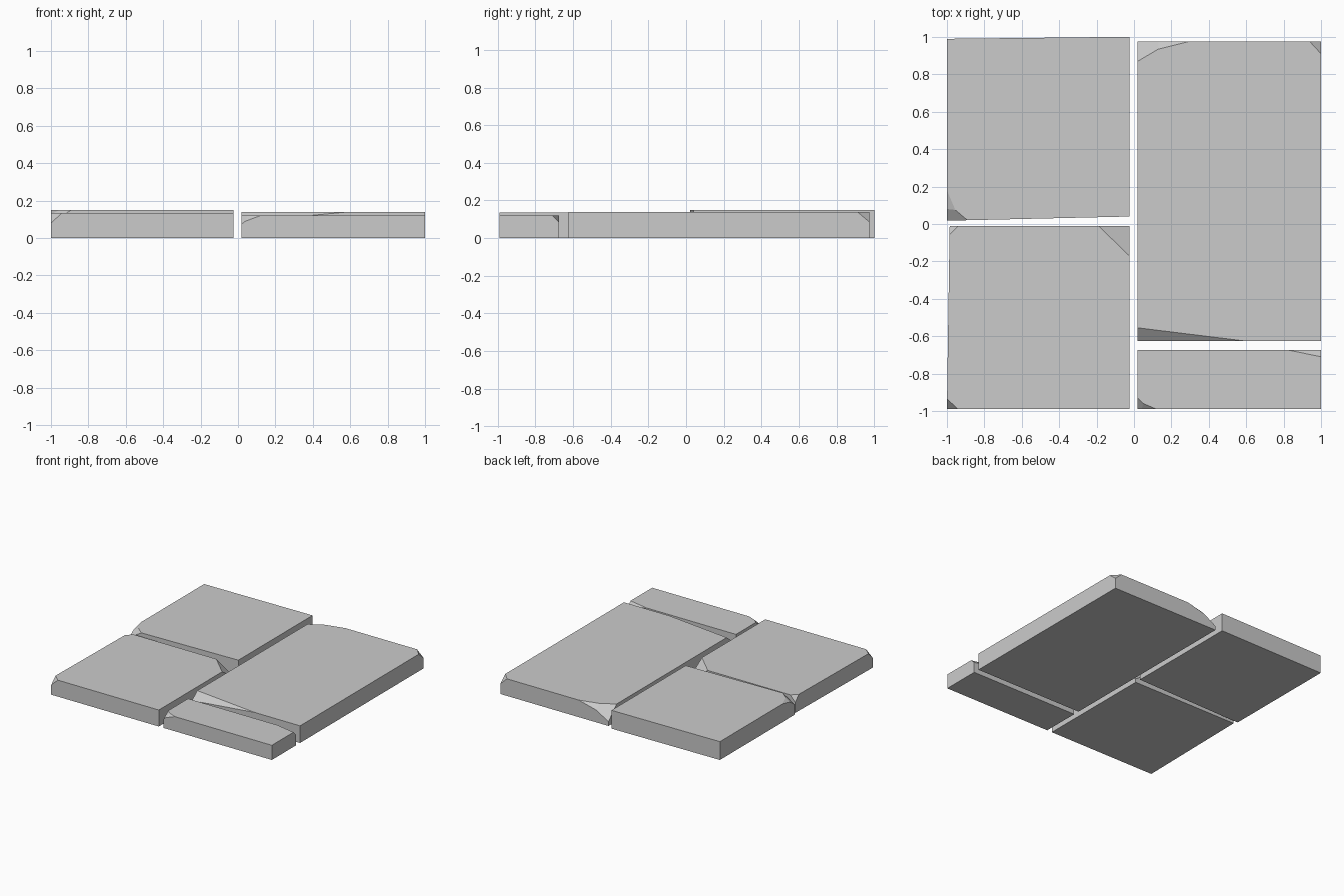
import bpy
import bmesh
from mathutils import Vector

cube = bpy.data.objects.get("Cube")
if cube:
    bpy.data.objects.remove(cube, do_unlink=True)

# Single stone colour
stone = bpy.data.materials.new("light grey stone")
stone.use_nodes = True
grey = (0.6, 0.6, 0.6, 1)
stone.diffuse_color = grey
stone.node_tree.nodes["Principled BSDF"].inputs["Base Color"].default_value = grey


def make_slab(name, outline, height, chips):
    """Extrude a footprint, then slice each chip off with a plane through three points."""
    bm = bmesh.new()
    base = bm.faces.new([bm.verts.new((x, y, 0)) for x, y in outline])
    grown = bmesh.ops.extrude_face_region(bm, geom=[base], use_keep_orig=True)["geom"]
    top = [v for v in grown if isinstance(v, bmesh.types.BMVert)]
    bmesh.ops.translate(bm, verts=top, vec=(0, 0, height))
    bmesh.ops.recalc_face_normals(bm, faces=bm.faces)

    for chip in chips:
        # A point without its own z lies on the top surface
        a, b, c = [Vector(p if len(p) == 3 else (*p, height)) for p in chip]
        normal = (b - a).cross(c - a).normalized()
        if normal.z < 0:
            normal.negate()
        bmesh.ops.bisect_plane(bm, geom=bm.verts[:] + bm.edges[:] + bm.faces[:],
                               dist=1e-5, plane_co=a, plane_no=normal, clear_outer=True)
        rim = [e for e in bm.edges if e.is_boundary]
        bmesh.ops.holes_fill(bm, edges=rim, sides=0)
    bmesh.ops.recalc_face_normals(bm, faces=bm.faces)

    mesh = bpy.data.meshes.new(name)
    bm.to_mesh(mesh)
    bm.free()
    mesh.materials.append(stone)
    slab = bpy.data.objects.new(name, mesh)
    bpy.context.collection.objects.link(slab)


# Square slab at the back, with a two-facet broken corner
make_slab("back_right_slab",
          [(-1, 0.02), (-0.9, 0.02), (-0.025, 0.04), (-0.025, 1), (-0.1, 1), (-1, 0.99)], 0.15,
          [[(-0.955, 0.075), (-0.89, 0.02), (-1, 0.08, 0.127)],
           [(-1, 0.18), (-0.955, 0.075), (-1, 0.08, 0.127)]])

# Square slab at the front, three chipped corners
make_slab("front_right_slab",
          [(-1, -0.99), (-0.025, -0.99), (-0.025, -0.01), (-0.985, -0.01)], 0.135,
          [[(-1, -0.935), (-0.94, -0.99), (-1, -0.99, 0.08)],
           [(-0.19, -0.01), (-0.025, -0.17), (-0.025, -0.01, 0.03)],
           [(-0.985, -0.055), (-0.94, -0.01), (-0.985, -0.01, 0.085)]])

# Long slab, with a rounded break, a long split edge and a small chip
make_slab("long_slab",
          [(0.02, -0.625), (1, -0.625), (1, 0.975), (0.02, 0.975)], 0.14,
          [[(0.02, 0.87), (0.13, 0.935), (0.13, 0.975, 0.1)],
           [(0.13, 0.935), (0.29, 0.975), (0.13, 0.975, 0.1)],
           [(0.02, -0.555), (0.59, -0.625), (0.02, -0.625, 0.085)],
           [(0.94, 0.975), (1, 0.91), (1, 0.975, 0.085)]])

# Narrow slab at the front
make_slab("narrow_slab",
          [(0.02, -0.99), (1, -0.99), (1, -0.675), (0.02, -0.675)], 0.12,
          [[(0.02, -0.93), (0.05, -0.96), (0.04, -0.99, 0.09)],
           [(0.05, -0.96), (0.12, -0.99), (0.04, -0.99, 0.09)],
           [(0.83, -0.675), (1, -0.71), (1, -0.675, 0.085)]])
